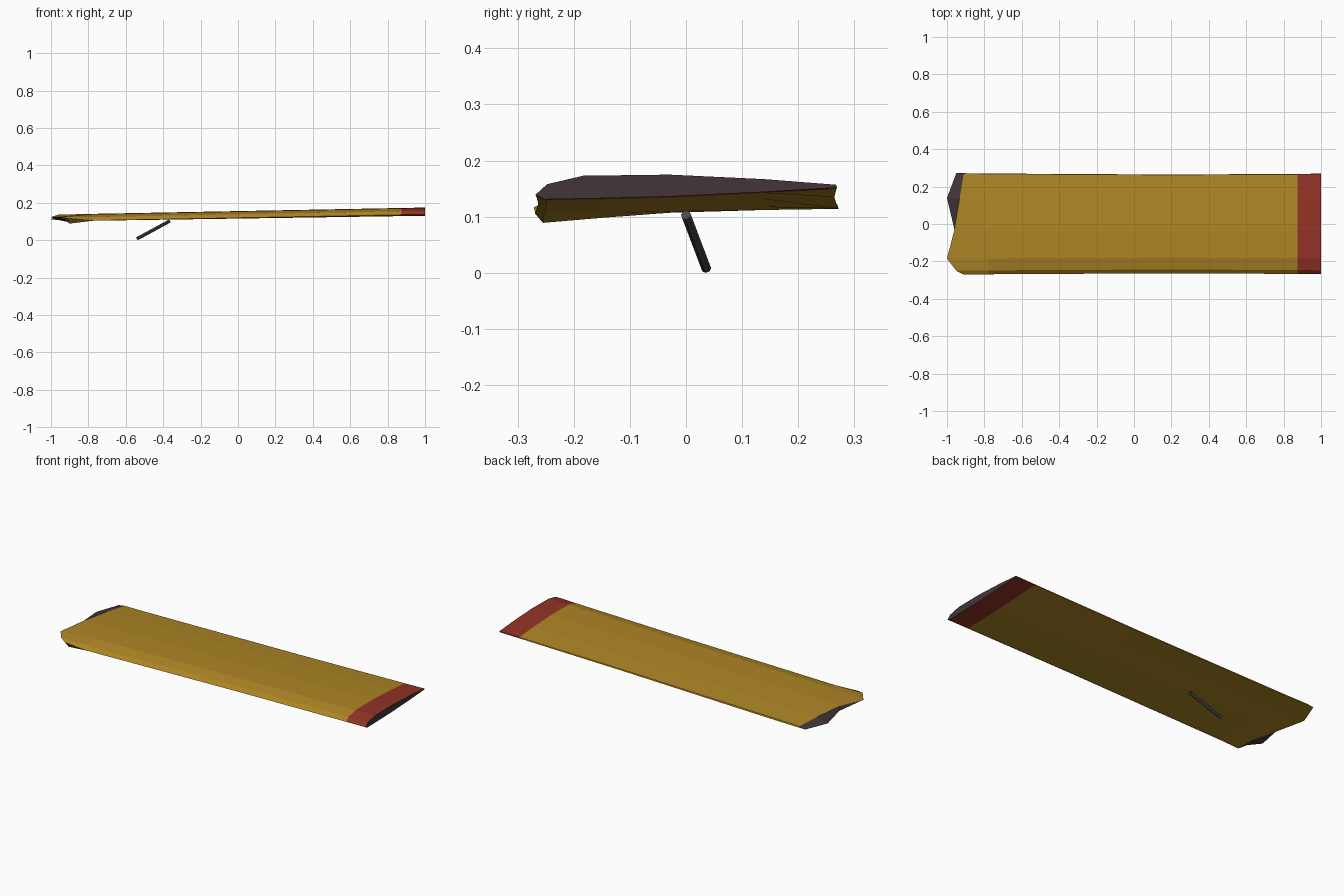
import bpy, bmesh
from mathutils import Vector

if "Cube" in bpy.data.objects:
    bpy.data.objects.remove(bpy.data.objects["Cube"])


def material(name, rgb):
    m = bpy.data.materials.new(name)
    m.diffuse_color = (*rgb, 1)
    m.use_nodes = True
    m.node_tree.nodes["Principled BSDF"].inputs["Base Color"].default_value = m.diffuse_color
    return m


yellow = material("yellow_paint", (0.42, 0.235, 0.018))
red = material("red_paint", (0.29, 0.033, 0.019))
dark = material("dark_interior", (0.055, 0.036, 0.042))
steel = material("strut_grey", (0.06, 0.068, 0.068))

# Wing section at the tip: y, z, then x and z of the torn root edge
UPPER = [(-0.25, 0.158, -0.95, 0.125), (-0.185, 0.173, -1.0, 0.124),
         (-0.03, 0.175, -0.96, 0.137), (0.14, 0.167, -0.932, 0.131),
         (0.27, 0.157, -0.91, 0.121)]
LOWER = [(0.272, 0.152, -0.95, 0.114), (0.14, 0.144, -1.0, 0.112),
         (-0.03, 0.136, -0.955, 0.107), (-0.15, 0.133, -0.91, 0.098),
         (-0.255, 0.131, -0.90, 0.089)]
NOSE = [(-0.271, 0.139, -0.91, 0.117)]
SECTION = NOSE + UPPER + LOWER
# Spanwise stations: x and chord scale
STATIONS = [(-0.78, 0.992), (0.2, 0.972), (0.875, 0.985), (1.0, 0.99)]

# Wing skin lofted through the stations
bm = bmesh.new()
rings = [[bm.verts.new((x, y, z)) for y, _, x, z in SECTION]]
for x, s in STATIONS:
    ring = []
    for i, (y, z, _, _) in enumerate(SECTION):
        slope = 0.019 if i <= len(UPPER) else (0.021 if y > 0.2 else 0.015)
        ring.append(bm.verts.new((x, y * s, z - slope * (1 - x))))
    rings.append(ring)
n = len(SECTION)
for k in range(len(rings) - 1):
    a, b = rings[k], rings[k + 1]
    for i in range(n):
        j = (i + 1) % n
        f = bm.faces.new((a[i], a[j], b[j], b[i]))
        f.material_index = 1 if k == len(rings) - 2 else 0

# Dark closing faces at the tip and across the torn root
bm.faces.new(rings[-1]).material_index = 2
root = rings[0]
bm.faces.new((root[0], root[1], root[n - 1])).material_index = 2
for i in range(1, len(UPPER)):
    f = bm.faces.new((root[i], root[i + 1], root[n - i - 1], root[n - i]))
    f.material_index = 2
bmesh.ops.recalc_face_normals(bm, faces=bm.faces)
mesh = bpy.data.meshes.new("wing_panel")
bm.to_mesh(mesh)
bm.free()
for m in (yellow, red, dark):
    mesh.materials.append(m)
wing = bpy.data.objects.new("wing_panel", mesh)
bpy.context.collection.objects.link(wing)

# Broken strut hanging below the wing
top, foot = Vector((-0.365, 0.0, 0.103)), Vector((-0.54, 0.036, 0.008))
axis = top - foot
bpy.ops.mesh.primitive_cylinder_add(vertices=8, radius=0.009, depth=axis.length,
                                    location=(top + foot) / 2)
strut = bpy.context.object
strut.name = "broken_strut"
strut.rotation_euler = axis.to_track_quat('Z', 'Y').to_euler()
strut.data.materials.append(steel)
